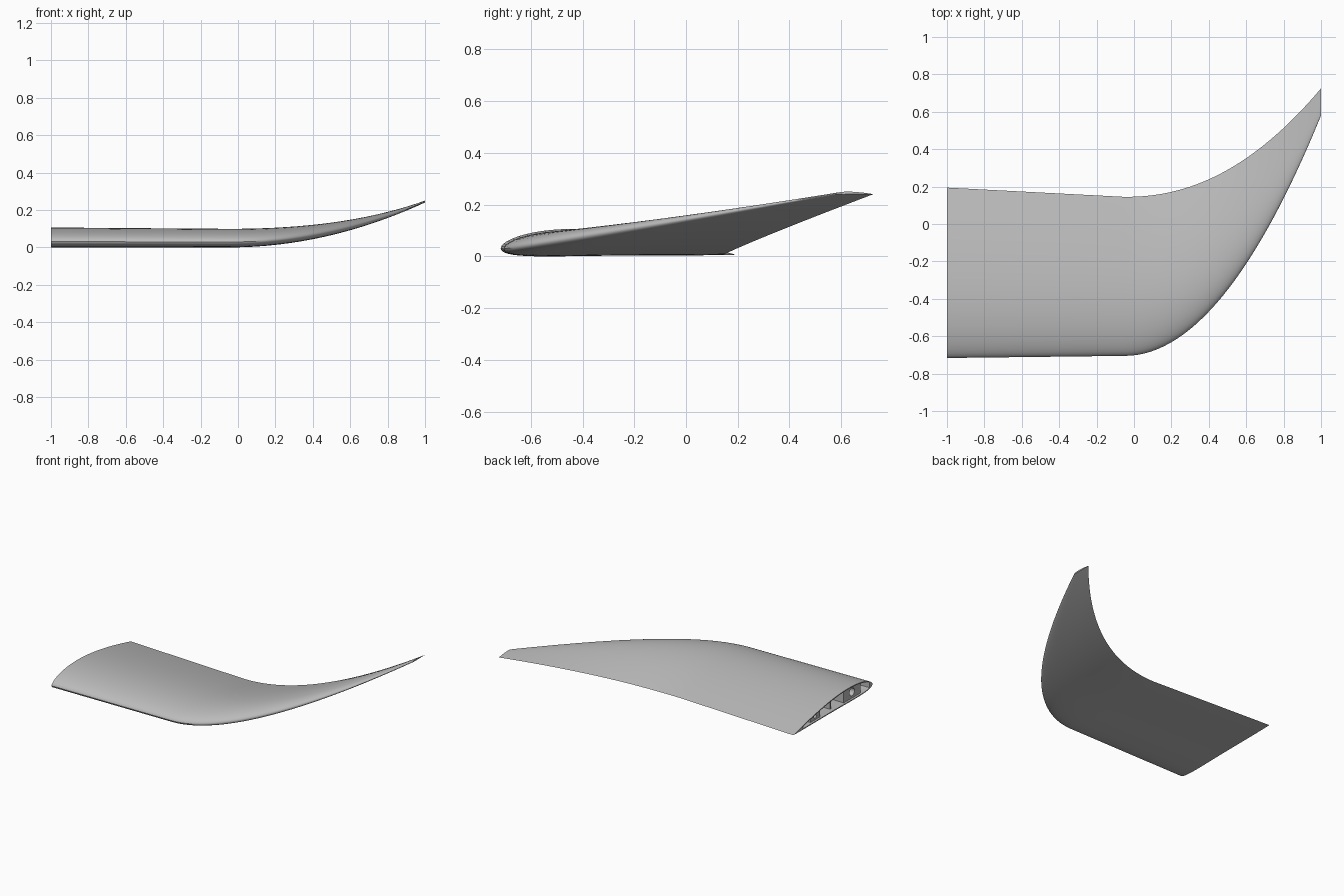
import bpy, bmesh, math

cube = bpy.data.objects.get("Cube")
if cube:
    bpy.data.objects.remove(cube, do_unlink=True)

mat = bpy.data.materials.new("light_grey")
mat.use_nodes = True
grey = (0.5, 0.5, 0.5, 1)
mat.diffuse_color = grey
mat.node_tree.nodes["Principled BSDF"].inputs["Base Color"].default_value = grey

SKIN = 0.007      # skin thickness
BEND = -0.05      # where the sweep and upward curve begin


def section(f):
    """Lower and upper height of the airfoil at chord fraction f."""
    half = 0.58 * (0.2969 * math.sqrt(f) - 0.126 * f - 0.3516 * f**2
                   + 0.2843 * f**3 - 0.1036 * f**4)
    mid = 0.034 + 0.16 * f - 0.29 * f**2 + 0.103 * f**3
    return mid - half, mid + half


def point(x, f, upper, inset=0.0):
    """Point on the wing surface at span x and chord fraction f."""
    t = max(0.0, (x - BEND) / (1 - BEND))
    straight = min(x, BEND) - BEND
    lead = -0.705 + 0.012 * straight + 1.285 * t**2
    trail = 0.145 - 0.052 * straight + 0.58 * t**2.15
    chord = trail - lead
    z = section(f)[1 if upper else 0] * chord * (1 - 0.4 * t * t)
    return (x, lead + f * chord, 0.24 * t * t + z + (-inset if upper else inset))


def ring(x, f0=0.0, f1=1.0, inset=0.0, n=28):
    """Closed section loop: over the top to the nose, back along the bottom."""
    fs = [f0 + (f1 - f0) * (1 - math.cos(math.pi * i / n)) / 2 for i in range(n + 1)]
    top = [point(x, f, True, inset) for f in reversed(fs)]
    low = [point(x, f, False, inset) for f in (fs[1:] if f0 == 0 else fs)]
    return top + low


def loft(name, rings, cap_start=True):
    bm = bmesh.new()
    loops = [[bm.verts.new(p) for p in r] for r in rings]
    for a, b in zip(loops, loops[1:]):
        for i in range(len(a)):
            j = (i + 1) % len(a)
            bm.faces.new((a[i], a[j], b[j], b[i]))
    if cap_start:
        bm.faces.new(loops[0])
    bm.faces.new(loops[-1])
    bmesh.ops.remove_doubles(bm, verts=bm.verts, dist=1e-5)
    bmesh.ops.recalc_face_normals(bm, faces=bm.faces)
    mesh = bpy.data.meshes.new(name)
    bm.to_mesh(mesh)
    bm.free()
    obj = bpy.data.objects.new(name, mesh)
    bpy.context.collection.objects.link(obj)
    mesh.materials.append(mat)
    return obj


def activate(obj):
    bpy.ops.object.select_all(action='DESELECT')
    obj.select_set(True)
    bpy.context.view_layer.objects.active = obj


def smooth(obj):
    activate(obj)
    bpy.ops.object.shade_smooth_by_angle(angle=math.radians(35))


# Wing skin with a hollow, open root
span = [-1, -0.75, -0.5, -0.25] + [BEND + (1 - BEND) * i / 30 for i in range(31)]
wing = loft("wing_skin", [ring(x) for x in span])
cavity = loft("root_cavity_cutter",
              [ring(x, 0.035, 0.88, SKIN) for x in (-1.02, -0.5, BEND)])
cavity.hide_render = True


def cut(obj, cutter):
    mod = obj.modifiers.new("cut", 'BOOLEAN')
    mod.operation = 'DIFFERENCE'
    mod.solver = 'EXACT'
    mod.object = cutter
    activate(obj)
    bpy.ops.object.modifier_apply(modifier=mod.name)
    bpy.data.objects.remove(cutter, do_unlink=True)


cut(wing, cavity)
smooth(wing)


# Spar blocks inside the root, each bored for a joining rod
def spar_block(name, f0, f1, radius):
    block = loft(name, [ring(x, f0, f1, SKIN * 0.7, 10) for x in (-0.985, -0.3)])
    fm = (f0 + f1) / 2
    lo, hi = point(-1, fm, False), point(-1, fm, True)
    bpy.ops.mesh.primitive_cylinder_add(
        vertices=32, radius=radius, depth=0.6, rotation=(0, math.pi / 2, 0),
        location=(-0.75, lo[1], (lo[2] + hi[2]) / 2))
    bore = bpy.context.object
    bore.name = name + "_bore"
    bore.data.materials.append(mat)
    bore.hide_render = True
    cut(block, bore)
    smooth(block)


spar_block("front_spar", 0.13, 0.34, 0.028)
spar_block("rear_spar", 0.64, 0.76, 0.014)

# Thin web between the spars
loft("middle_web", [ring(x, 0.48, 0.49, SKIN * 0.7, 2) for x in (-0.97, BEND)])
